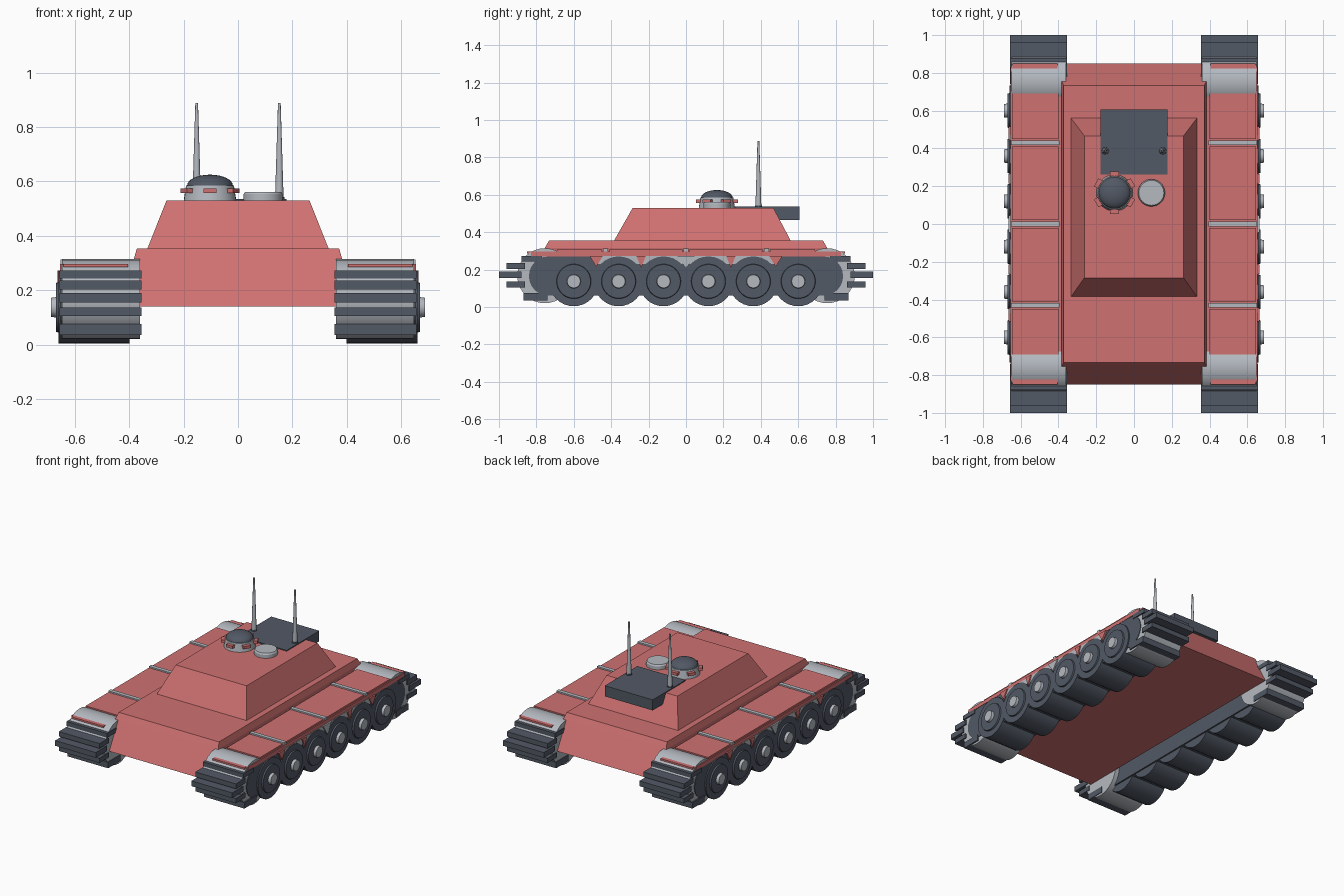
import bpy
import bmesh
from math import pi, cos, sin, radians
from mathutils import Matrix, Vector

if "Cube" in bpy.data.objects:
    bpy.data.objects.remove(bpy.data.objects["Cube"])


def material(name, rgb):
    m = bpy.data.materials.new(name)
    m.use_nodes = True
    m.diffuse_color = (*rgb, 1)
    m.node_tree.nodes["Principled BSDF"].inputs["Base Color"].default_value = (*rgb, 1)
    return m


RED = material("armour red", (0.63, 0.165, 0.165))
LIGHT = material("light steel", (0.46, 0.49, 0.53))
DARK = material("dark steel", (0.085, 0.10, 0.13))


def finish(name, bm, mat, smooth=False):
    bmesh.ops.recalc_face_normals(bm, faces=bm.faces)
    mesh = bpy.data.meshes.new(name)
    bm.to_mesh(mesh)
    bm.free()
    mesh.materials.append(mat)
    ob = bpy.data.objects.new(name, mesh)
    bpy.context.collection.objects.link(ob)
    if smooth:
        bpy.ops.object.select_all(action="DESELECT")
        ob.select_set(True)
        bpy.context.view_layer.objects.active = ob
        bpy.ops.object.shade_smooth_by_angle(angle=radians(35))
    return ob


def box(name, x, y, z, mat, turn=None):
    """Box between pairs of limits, optionally transformed."""
    bm = bmesh.new()
    bmesh.ops.create_cube(bm, size=1)
    for v in bm.verts:
        v.co = [(a + b) / 2 + c * (b - a) for c, (a, b) in zip(v.co, (x, y, z))]
    if turn:
        bm.transform(turn)
    return finish(name, bm, mat)


def frustum(name, lower, upper, mat):
    """Tapered block; each level is (half width, rear y, front y, z)."""
    bm = bmesh.new()
    rings = []
    for w, y0, y1, z in (lower, upper):
        rings.append([bm.verts.new(c) for c in
                      ((-w, y0, z), (w, y0, z), (w, y1, z), (-w, y1, z))])
    bm.faces.new(rings[0])
    bm.faces.new(rings[1])
    for i in range(4):
        j = (i + 1) % 4
        bm.faces.new((rings[0][i], rings[0][j], rings[1][j], rings[1][i]))
    return finish(name, bm, mat)


def rod(name, start, end, r1, r2, mat, sides=32):
    """Cylinder or cone between two points."""
    a, b = Vector(start), Vector(end)
    bm = bmesh.new()
    bmesh.ops.create_cone(bm, cap_ends=True, segments=sides, radius1=r1,
                          radius2=r2, depth=(b - a).length)
    rot = (b - a).to_track_quat("Z", "Y").to_matrix().to_4x4()
    bm.transform(Matrix.Translation((a + b) / 2) @ rot)
    return finish(name, bm, mat, True)


def plate(name, outline, x0, x1, mat):
    """Extrude a (y, z) outline along x."""
    bm = bmesh.new()
    f = bm.faces.new([bm.verts.new((x0, y, z)) for y, z in outline])
    out = bmesh.ops.extrude_face_region(bm, geom=[f])["geom"]
    bmesh.ops.translate(bm, vec=(x1 - x0, 0, 0),
                        verts=[v for v in out if isinstance(v, bmesh.types.BMVert)])
    return finish(name, bm, mat)


# Hull and superstructure
frustum("hull", (0.36, -0.85, 0.85, 0.14), (0.383, -0.755, 0.755, 0.315), RED)
frustum("hull_deck", (0.383, -0.755, 0.755, 0.315), (0.372, -0.733, 0.733, 0.354), RED)
frustum("superstructure", (0.333, -0.385, 0.56, 0.354), (0.263, -0.285, 0.467, 0.53), RED)
box("rear_stowage_box", (-0.178, 0.178), (0.262, 0.607), (0.465, 0.536), DARK)

# Commander cupola with vision blocks
CX, CY = -0.103, 0.165
rod("cupola_base", (CX, CY, 0.528), (CX, CY, 0.585), 0.097, 0.088, LIGHT)
dome = bmesh.new()
bmesh.ops.create_uvsphere(dome, u_segments=32, v_segments=16, radius=1)
bmesh.ops.bisect_plane(dome, geom=dome.verts[:] + dome.edges[:] + dome.faces[:],
                       plane_co=(0, 0, 0), plane_no=(0, 0, -1), clear_outer=True)
dome.transform(Matrix.Translation((CX, CY, 0.585)) @ Matrix.Diagonal((0.084, 0.084, 0.04, 1)))
finish("cupola_dome", dome, DARK, True)
for i in range(6):
    turn = Matrix.Translation((CX, CY, 0.566)) @ Matrix.Rotation(radians(60 * i - 90), 4, "Z")
    box("vision_block", (0.075, 0.112), (-0.024, 0.024), (-0.009, 0.009), RED, turn)

# Loader hatch and antennas
rod("hatch", (0.092, CY, 0.528), (0.092, CY, 0.553), 0.072, 0.072, LIGHT)
rod("hatch_rim", (0.092, CY, 0.553), (0.092, CY, 0.562), 0.072, 0.066, LIGHT)
for x in (-0.152, 0.152):
    rod("antenna", (x, 0.387, 0.53), (x, 0.387, 0.888), 0.016, 0.005, LIGHT, 12)
    rod("antenna_foot", (x, 0.387, 0.53), (x, 0.387, 0.543), 0.02, 0.018, DARK, 12)

# Cleat limits on each track end: inner y, outer y, low z, high z
CLEATS = ((0.77, 0.88, 0.243, 0.272), (0.86, 0.96, 0.202, 0.235),
          (0.88, 1.0, 0.155, 0.19), (0.86, 0.96, 0.105, 0.137),
          (0.74, 0.87, 0.035, 0.075))

for s, side in ((1, "left"), (-1, "right")):
    def span(a, b):
        return (s * a, s * b)

    # Running gear body and road wheels
    arc = [radians(-90 + 15 * i) for i in range(13)]
    outline = [(0.735 + 0.105 * cos(a), 0.165 + 0.105 * sin(a)) for a in arc]
    outline += [(-y, z) for y, z in reversed(outline)]
    plate(side + "_track_body", outline, s * 0.39, s * 0.652, DARK)
    for i in range(6):
        y = -0.6 + 0.24 * i
        rod(side + "_road_wheel", (s * 0.40, y, 0.137), (s * 0.66, y, 0.137), 0.133, 0.133, DARK)
        rod(side + "_wheel_disc", (s * 0.65, y, 0.137), (s * 0.67, y, 0.137), 0.095, 0.09, DARK)
        rod(side + "_wheel_hub", (s * 0.66, y, 0.137), (s * 0.688, y, 0.137), 0.039, 0.035, LIGHT)

    # Track ends with cleats and marker bars
    for e in (-1, 1):
        rod(side + "_end_drum", (s * 0.36, e * 0.755, 0.167), (s * 0.648, e * 0.755, 0.167),
            0.147, 0.147, LIGHT)
        for y0, y1, z0, z1 in CLEATS:
            box(side + "_track_cleat", span(0.355, 0.657), (e * y0, e * y1), (z0, z1), DARK)
        box(side + "_marker_bar", span(0.405, 0.642), (e * 0.81, e * 0.85), (0.285, 0.296), RED)

    # Mudguard panels with joint strips, skirts and brackets
    box(side + "_mudguard_base", span(0.375, 0.645), (-0.70, 0.70), (0.265, 0.29), RED)
    box(side + "_skirt_rail", span(0.64, 0.656), (-0.47, 0.47), (0.23, 0.272), LIGHT)
    box(side + "_mudguard_edge", span(0.63, 0.654), (-0.83, 0.83), (0.27, 0.296), RED)
    for y0, y1 in ((-0.69, -0.45), (-0.41, -0.02), (0.02, 0.41), (0.45, 0.69)):
        box(side + "_mudguard_panel", span(0.40, 0.647), (y0, y1), (0.285, 0.307), RED)
    for y in (-0.43, 0, 0.43):
        box(side + "_joint_strip", span(0.395, 0.652), (y - 0.013, y + 0.013), (0.28, 0.312), LIGHT)
    for y, w, low, mat in ((-0.48, 0.035, 0.215, RED), (-0.24, 0.025, 0.21, RED),
                           (0, 0.045, 0.205, LIGHT), (0.24, 0.025, 0.21, RED),
                           (0.48, 0.035, 0.215, RED)):
        plate(side + "_bracket", ((y - w, 0.272), (y, low), (y + w, 0.272)),
              s * 0.65, s * 0.664, mat)
